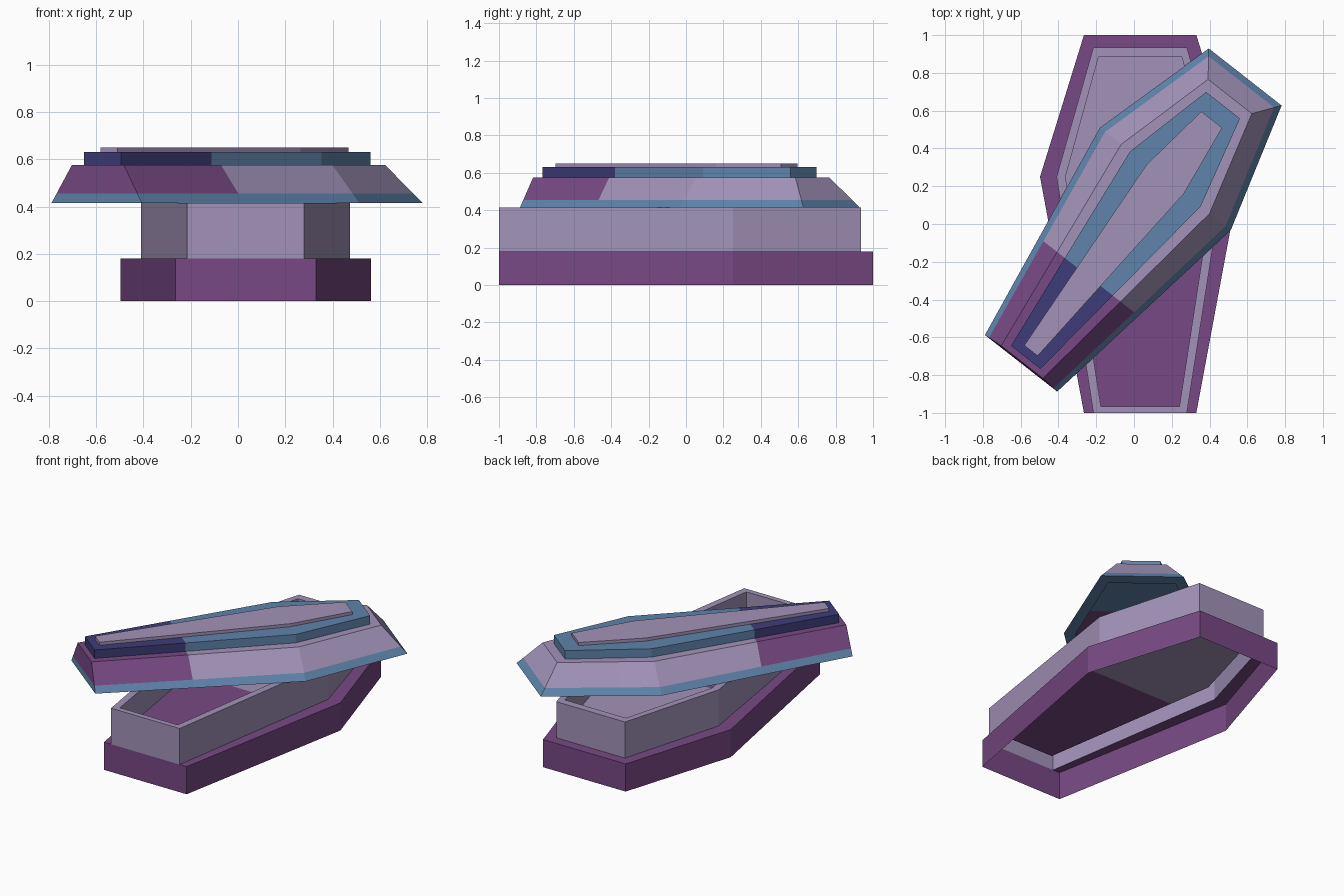
import bpy, bmesh, math

if "Cube" in bpy.data.objects:
    bpy.data.objects.remove(bpy.data.objects["Cube"])


def material(name, rgb):
    m = bpy.data.materials.new(name)
    m.diffuse_color = (*rgb, 1)
    m.use_nodes = True
    m.node_tree.nodes["Principled BSDF"].inputs["Base Color"].default_value = m.diffuse_color
    return m


LILAC, PURPLE, BLUE, NAVY = range(4)
MATS = [material("lilac", (0.36, 0.29, 0.48)),
        material("purple", (0.185, 0.066, 0.23)),
        material("steel_blue", (0.115, 0.23, 0.41)),
        material("navy", (0.048, 0.045, 0.185))]


def outline(head_y, head_w, mid_y, mid_w, foot_y, foot_w):
    """Six-sided coffin outline, counter-clockwise from above."""
    right = [(foot_w, foot_y), (mid_w, mid_y), (head_w, head_y)]
    return right + [(-x, y) for x, y in reversed(right)]


def shell(name, rings, colours, bottom=None, top=None, split=None, loc=(0, 0, 0), turn=0):
    """Skin a list of (outline, z). Each colour is (head colour, foot colour),
    and faces on the foot side of y = split take the second one."""
    bm = bmesh.new()
    tag = bm.faces.layers.int.new("band")
    loops = [[bm.verts.new((x, y, z)) for x, y in o] for o, z in rings]
    pairs = list(colours)

    def add(verts, band):
        bm.faces.new(verts)[tag] = band

    for k, (a, b) in enumerate(zip(loops, loops[1:])):
        for i in range(6):
            j = (i + 1) % 6
            add((a[i], a[j], b[j], b[i]), k)
    if bottom:
        pairs.append(bottom)
        add(loops[0][::-1], len(pairs) - 1)
    if top:
        pairs.append(top)
        add(loops[-1], len(pairs) - 1)
    for cut in sorted({p[2] if len(p) > 2 else split for p in pairs if p[0] != p[1]}):
        bmesh.ops.bisect_plane(bm, geom=bm.verts[:] + bm.edges[:] + bm.faces[:],
                               plane_co=(0, cut, 0), plane_no=(0, 1, 0))
    for f in bm.faces:
        p = pairs[f[tag]]
        limit = p[2] if len(p) > 2 else split
        foot = limit is not None and f.calc_center_median().y < limit
        f.material_index = p[1] if foot else p[0]
    bm.faces.layers.int.remove(tag)
    me = bpy.data.meshes.new(name)
    bm.to_mesh(me)
    bm.free()
    for m in MATS:
        me.materials.append(m)
    ob = bpy.data.objects.new(name, me)
    ob.location = loc
    ob.rotation_euler.z = turn
    bpy.context.collection.objects.link(ob)
    return ob


lilac, purple, blue = (LILAC, LILAC), (PURPLE, PURPLE), (BLUE, BLUE)
CX = (0.0325, 0, 0)

# Plinth: open underneath, with a narrow ledge on top
plinth = outline(1.0, 0.2975, 0.25, 0.53, -1.0, 0.2975)
body = outline(0.935, 0.2475, 0.25, 0.4425, -1.0, 0.2475)
inner = outline(0.885, 0.22, 0.25, 0.395, -0.965, 0.208)
shell("plinth", [(plinth, 0), (plinth, 0.18), (body, 0.18)], [purple, purple], loc=CX)

# Box: outer wall, rim, inner wall and two-coloured floor
shell("box", [(body, 0.18), (body, 0.415), (inner, 0.415), (inner, 0.245)],
      [lilac, lilac, lilac], top=(LILAC, PURPLE), split=-0.04, loc=CX)

# Lid, turned across the box
LID = dict(loc=(-0.005, 0.02, 0), turn=-math.radians(38.05))
recess = outline(0.88, 0.2, 0.275, 0.37, -0.9, 0.2)
edge = outline(0.963, 0.245, 0.277, 0.44, -0.962, 0.243)
band = outline(0.93, 0.22, 0.277, 0.405, -0.96, 0.217)
shelf = outline(0.832, 0.147, 0.277, 0.297, -0.954, 0.14)
step = outline(0.773, 0.114, 0.277, 0.237, -0.922, 0.099)
plate = outline(0.676, 0.07, 0.277, 0.125, -0.877, 0.045)

shell("lid", [(recess, 0.44), (recess, 0.415), (edge, 0.415), (band, 0.455),
              (shelf, 0.575), (step, 0.575)],
      [blue, blue, blue, (LILAC, PURPLE), (LILAC, PURPLE)],
      bottom=(BLUE, PURPLE, 0.5), split=-0.38, **LID)
shell("lid_step", [(step, 0.575), (step, 0.63), (plate, 0.63)],
      [(BLUE, NAVY)] * 2, split=-0.38, **LID)
shell("lid_plate", [(plate, 0.63), (plate, 0.65)], [lilac], top=lilac, **LID)
